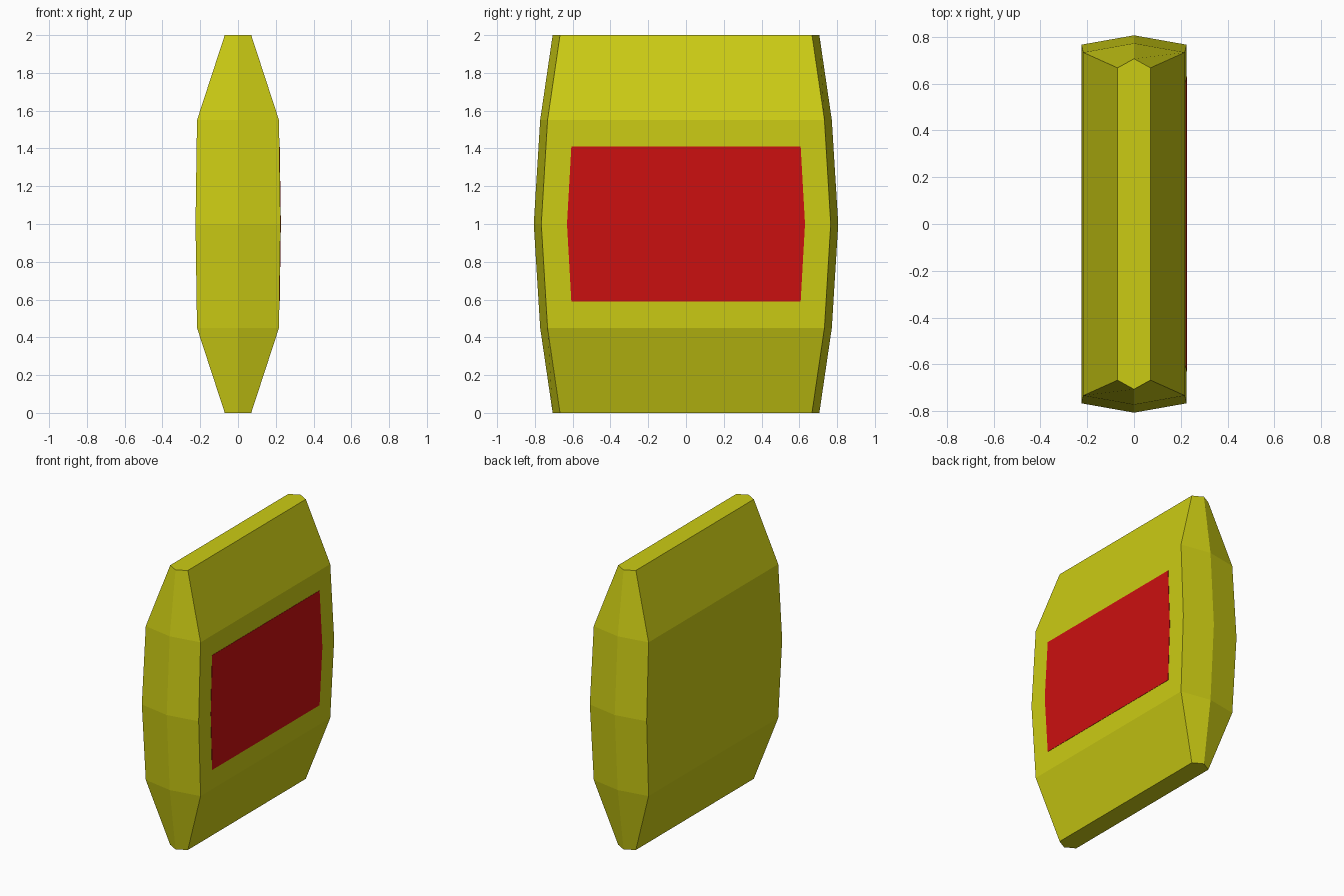
import bpy, bmesh

if "Cube" in bpy.data.objects:
    bpy.data.objects.remove(bpy.data.objects["Cube"])


def material(name, rgb):
    m = bpy.data.materials.new(name)
    m.diffuse_color = (*rgb, 1)
    m.use_nodes = True
    m.node_tree.nodes["Principled BSDF"].inputs["Base Color"].default_value = m.diffuse_color
    return m


yellow = material("olive yellow", (0.6, 0.6, 0.007))
red = material("red", (0.6, 0.005, 0.005))


def loft(name, rings, mat):
    """Skin a stack of equal-length point rings and cap both ends."""
    bm = bmesh.new()
    loops = [[bm.verts.new(p) for p in ring] for ring in rings]
    n = len(loops[0])
    for a, b in zip(loops, loops[1:]):
        for i in range(n):
            j = (i + 1) % n
            bm.faces.new((a[i], a[j], b[j], b[i]))
    bm.faces.new(loops[0][::-1])
    bm.faces.new(loops[-1])
    bmesh.ops.recalc_face_normals(bm, faces=bm.faces)
    mesh = bpy.data.meshes.new(name)
    bm.to_mesh(mesh)
    bm.free()
    mesh.materials.append(mat)
    ob = bpy.data.objects.new(name, mesh)
    bpy.context.collection.objects.link(ob)
    return ob


# Body: hexagonal sections (height, half width, corner y, ridge y)
def hexagon(z, w, c, r):
    return [(w, -c, z), (w, c, z), (0, r, z), (-w, c, z), (-w, -c, z), (0, -r, z)]


half = [(0, 0.07, 0.667, 0.706), (0.45, 0.217, 0.733, 0.772)]
sections = half + [(1.0, 0.225, 0.766, 0.806)] + [(2 - z, *s) for z, *s in half[::-1]]
loft("body", [hexagon(*s) for s in sections], yellow)


# Red panel: thin plate following the slightly bowed right side
def strip(z, x, y):
    return [(x - 0.002, -y, z), (x + 0.002, -y, z), (x + 0.002, y, z), (x - 0.002, y, z)]


loft("side_panel", [strip(0.59, 0.219, 0.607), strip(1.0, 0.225, 0.63),
                    strip(1.41, 0.219, 0.607)], red)
